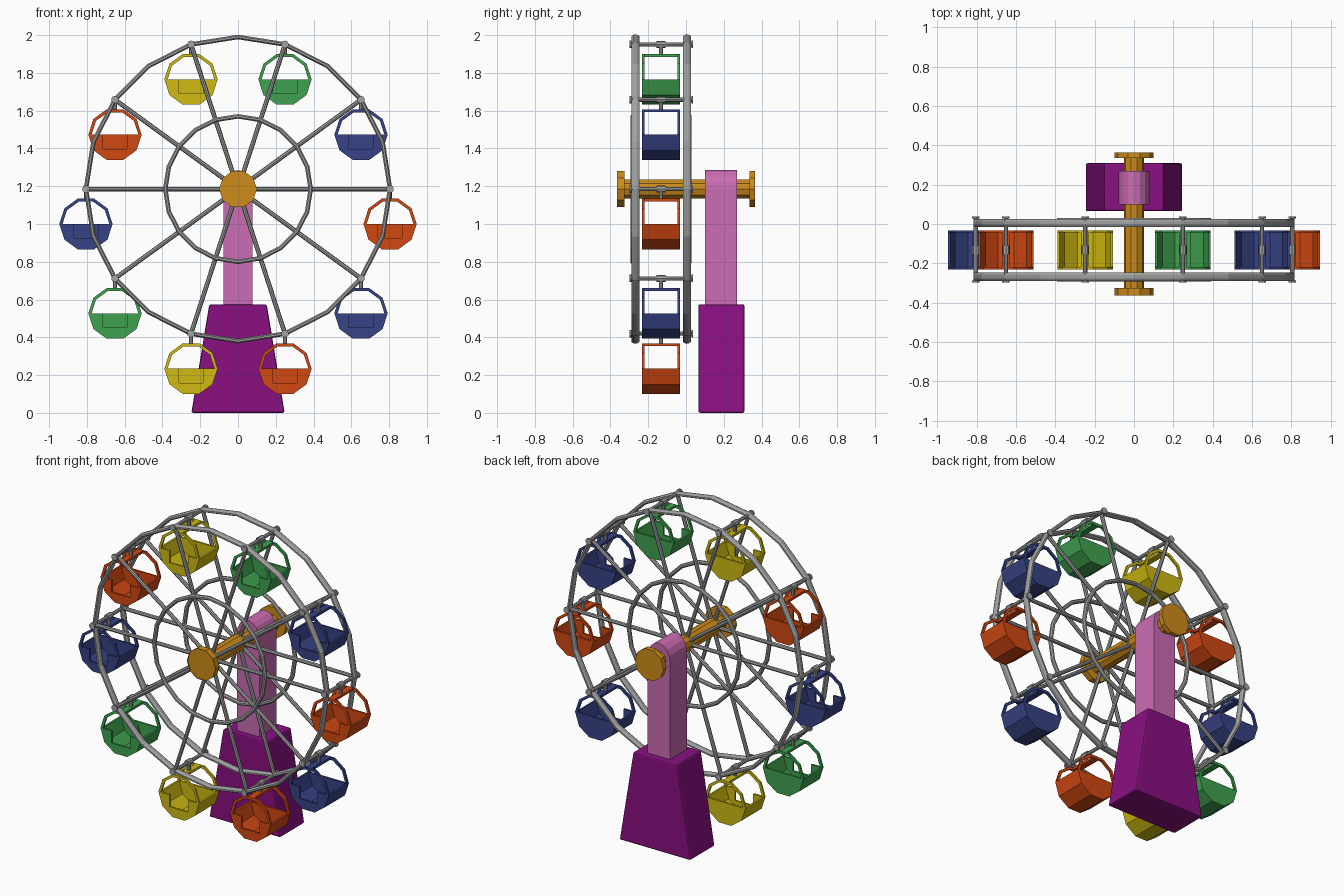
import bpy, bmesh, math
from mathutils import Vector

if "Cube" in bpy.data.objects:
    bpy.data.objects.remove(bpy.data.objects["Cube"])

HUB_Z, WHEEL_R, MID_Y = 1.185, 0.805, -0.132
SIDES_Y = (-0.268, 0.005)


def material(name, rgb):
    m = bpy.data.materials.new(name)
    m.diffuse_color = (*rgb, 1)
    m.use_nodes = True
    m.node_tree.nodes["Principled BSDF"].inputs["Base Color"].default_value = m.diffuse_color
    return m


GREY = material("steel grey", (0.36, 0.36, 0.36))
GOLD = material("hub amber", (0.62, 0.26, 0.01))
PINK = material("mast pink", (0.60, 0.15, 0.45))
PURPLE = material("base purple", (0.25, 0.005, 0.22))
YELLOW = material("cabin yellow", (0.62, 0.49, 0.006))
GREEN = material("cabin green", (0.05, 0.36, 0.08))
BLUE = material("cabin blue", (0.038, 0.055, 0.24))
ORANGE = material("cabin orange", (0.64, 0.065, 0.006))


def finish(bm, name, mat):
    bmesh.ops.recalc_face_normals(bm, faces=bm.faces[:])
    me = bpy.data.meshes.new(name)
    bm.to_mesh(me)
    bm.free()
    me.materials.append(mat)
    ob = bpy.data.objects.new(name, me)
    bpy.context.collection.objects.link(ob)
    return ob


def prism(bm, pts, y0, y1):
    """Extrude an x-z outline along y."""
    a = [bm.verts.new((x, y0, z)) for x, z in pts]
    b = [bm.verts.new((x, y1, z)) for x, z in pts]
    bm.faces.new(a)
    bm.faces.new(b[::-1])
    for i in range(len(pts)):
        j = (i + 1) % len(pts)
        bm.faces.new((a[i], b[i], b[j], a[j]))


def rod(bm, p, q, r, sides=8):
    """Straight round bar between two points."""
    p, q = Vector(p), Vector(q)
    d = q - p
    mat = d.to_track_quat('Z', 'Y').to_matrix().to_4x4()
    mat.translation = (p + q) / 2
    bmesh.ops.create_cone(bm, cap_ends=True, segments=sides, radius1=r,
                          radius2=r, depth=d.length, matrix=mat)


def arc(r, a0, a1, n, cx=0, cz=0):
    return [(cx + r * math.cos(math.radians(a0 + (a1 - a0) * i / n)),
             cz + r * math.sin(math.radians(a0 + (a1 - a0) * i / n)))
            for i in range(n + 1)]


def hoop(bm, radius, y, half_r, half_y, n=20, sides=8):
    """Polygonal hoop around the axle with an oval section."""
    rings = []
    for i in range(n):
        a = math.tau * i / n
        ring = []
        for k in range(sides):
            t = math.tau * (k + 0.5) / sides
            r = radius + half_r * math.cos(t)
            ring.append(bm.verts.new((r * math.cos(a), y + half_y * math.sin(t),
                                      HUB_Z + r * math.sin(a))))
        rings.append(ring)
    for i in range(n):
        p, q = rings[i], rings[(i + 1) % n]
        for k in range(sides):
            l = (k + 1) % sides
            bm.faces.new((p[k], p[l], q[l], q[k]))


# Tapered base
bm = bmesh.new()
prism(bm, [(-0.247, 0), (0.247, 0), (0.152, 0.575), (-0.152, 0.575)], 0.065, 0.31)
base = finish(bm, "base", PURPLE)
bev = base.modifiers.new("soft edges", 'BEVEL')
bev.width, bev.segments = 0.01, 2

# Mast with rounded top
bm = bmesh.new()
top = [(x * 0.78, HUB_Z + z) for x, z in arc(0.1, 0, 180, 8)]
prism(bm, [(-0.078, 0.56), (0.078, 0.56)] + top, 0.1, 0.27)
finish(bm, "mast", PINK)

# Axle with end flanges, the front one recessed
bm = bmesh.new()
prism(bm, arc(0.052, 0, 324, 9, 0, HUB_Z), -0.335, 0.345)
prism(bm, arc(0.1, 0, 324, 9, 0, HUB_Z), 0.335, 0.365)
prism(bm, arc(0.1, 0, 324, 9, 0, HUB_Z), -0.365, -0.325)
bm.faces.ensure_lookup_table()
front = min(bm.faces, key=lambda f: f.calc_center_median().y)
bmesh.ops.inset_region(bm, faces=[front], thickness=0.028)
bmesh.ops.translate(bm, verts=front.verts[:], vec=(0, 0.01, 0))
finish(bm, "axle", GOLD)

# Wheel sides: outer rim, inner ring, spokes
angles = [math.radians(36 * k) for k in range(10)]
for label, y, out in (("front", SIDES_Y[0], -1), ("back", SIDES_Y[1], 1)):
    bm = bmesh.new()
    hoop(bm, WHEEL_R, y, 0.013, 0.023)
    finish(bm, label + "_rim", GREY)
    bm = bmesh.new()
    hoop(bm, 0.385, y + out * 0.012, 0.013, 0.014)
    finish(bm, label + "_inner_ring", GREY)
    bm = bmesh.new()
    for a in angles:
        d = Vector((math.cos(a), 0, math.sin(a)))
        c = Vector((0, y, HUB_Z))
        rod(bm, c + d * 0.03, c + d * WHEEL_R, 0.012)
    finish(bm, label + "_spokes", GREY)

# Cross bars with end caps, centre clamp and hanger
bm = bmesh.new()
for a in angles:
    x, z = WHEEL_R * math.cos(a), HUB_Z + WHEEL_R * math.sin(a)
    rod(bm, (x, -0.298, z), (x, 0.036, z), 0.011)
    for y in (-0.298, 0.028):
        rod(bm, (x, y, z), (x, y + 0.01, z), 0.02, 10)
    rod(bm, (x, MID_Y - 0.023, z), (x, MID_Y + 0.023, z), 0.018)
    rod(bm, (x, MID_Y, z), (x, MID_Y, z - 0.055), 0.011)
finish(bm, "cross_bars", GREY)


# Cabins: half-decagon tub with entry notch in front, and open hoops above
def cabin(x, z, mat, name):
    bm = bmesh.new()
    y0, y1, t, r = MID_Y - 0.1, MID_Y + 0.1, 0.012, 0.141
    tub = arc(r, 180, 360, 5, x, z)
    prism(bm, tub + arc(r - t, 360, 180, 5, x, z), y0 + t, y1 - t)
    notch = [(x + 0.063, z), (x + 0.063, z - 0.075),
             (x - 0.063, z - 0.075), (x - 0.063, z)]
    prism(bm, tub + notch, y0, y0 + t)
    prism(bm, tub, y1 - t, y1)
    roof = arc(r, 0, 180, 5, x, z) + arc(r - 0.017, 180, 0, 5, x, z)
    for y in (y0, y1 - t):
        prism(bm, roof, y, y + t)
    h = r * math.cos(math.radians(18))
    prism(bm, [(x - 0.02, z + h - 0.015), (x + 0.02, z + h - 0.015),
               (x + 0.02, z + h), (x - 0.02, z + h)], y0 + t, y1 - t)
    finish(bm, name, mat)


paints = (ORANGE, BLUE, GREEN, YELLOW, ORANGE, BLUE, GREEN, YELLOW, ORANGE, BLUE)
for k, (a, paint) in enumerate(zip(angles, paints)):
    cabin(WHEEL_R * math.cos(a), HUB_Z + WHEEL_R * math.sin(a) - 0.185,
          paint, f"cabin_{k + 1}")
